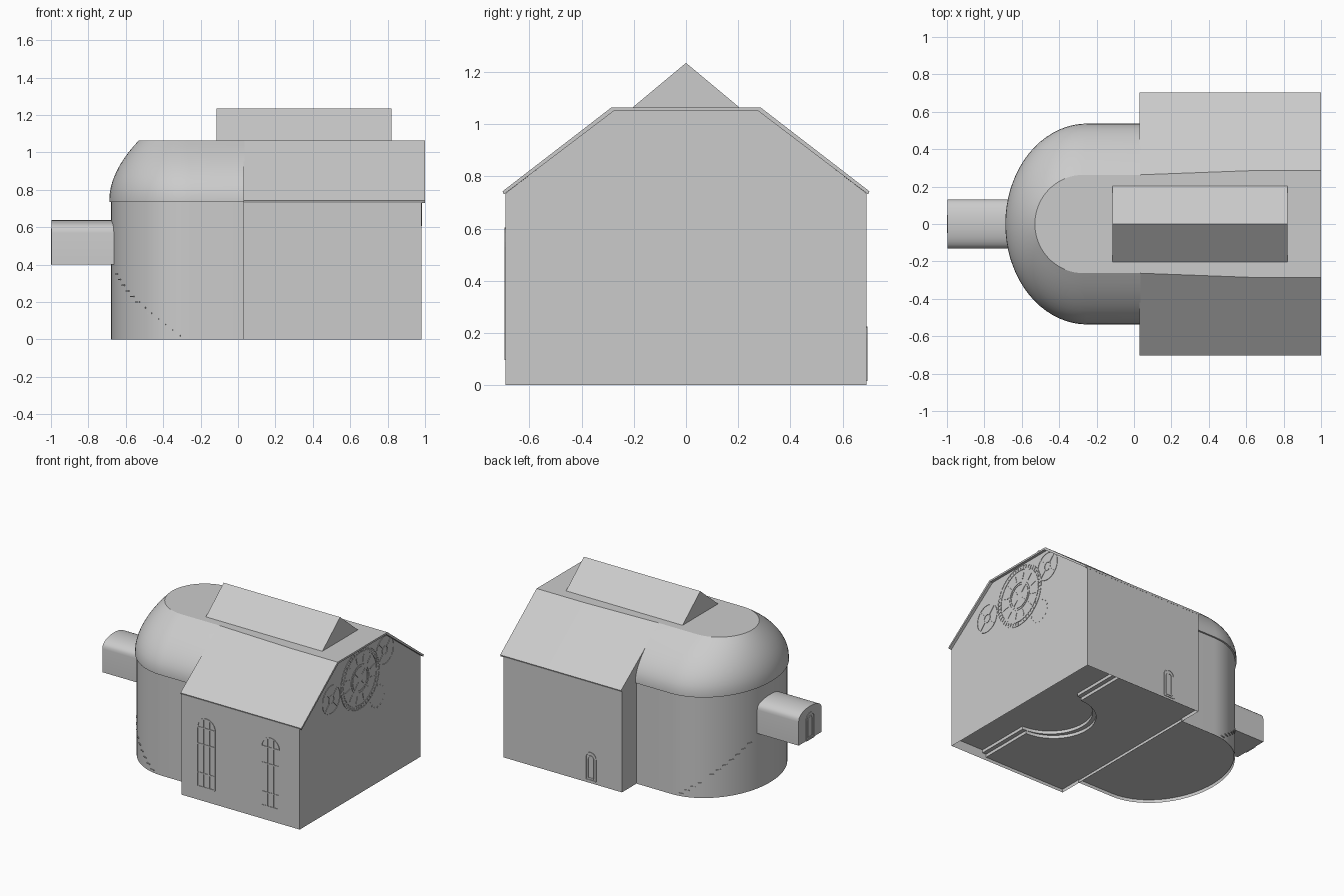
import bpy, bmesh, math
from mathutils import Vector

cube = bpy.data.objects.get("Cube")
if cube:
    bpy.data.objects.remove(cube, do_unlink=True)

stone = bpy.data.materials.new("pale_grey_stone")
stone.use_nodes = True
COLOUR = (0.6, 0.6, 0.6, 1)
stone.diffuse_color = COLOUR
stone.node_tree.nodes["Principled BSDF"].inputs["Base Color"].default_value = COLOUR


def finish(name, bm, smooth=False):
    bmesh.ops.recalc_face_normals(bm, faces=bm.faces)
    mesh = bpy.data.meshes.new(name)
    bm.to_mesh(mesh)
    bm.free()
    mesh.materials.append(stone)
    ob = bpy.data.objects.new(name, mesh)
    bpy.context.collection.objects.link(ob)
    if smooth:
        bpy.ops.object.select_all(action='DESELECT')
        ob.select_set(True)
        bpy.context.view_layer.objects.active = ob
        bpy.ops.object.shade_smooth_by_angle(angle=math.radians(30))
    return ob


def loft(name, rings, closed=True, start=True, end=True, smooth=False):
    """Skin a list of matching point rings, with optional end caps."""
    bm = bmesh.new()
    rows = [[bm.verts.new(p) for p in ring] for ring in rings]
    n = len(rows[0])
    for a, b in zip(rows, rows[1:]):
        for i in range(n if closed else n - 1):
            j = (i + 1) % n
            bm.faces.new((a[i], a[j], b[j], b[i]))
    if start:
        bm.faces.new(rows[0])
    if end:
        bm.faces.new(rows[-1])
    return finish(name, bm, smooth)


def along_x(profile, x):
    return [(x, y, z) for y, z in profile]


def at_z(outline, z):
    return [(x, y, z) for x, y in outline]


def mirrored(half):
    """Complete a profile listed from its -y foot to its top."""
    return half + [(-y, z) for y, z in reversed(half)]


# Nave walls
nave = mirrored([(-0.692, 0), (-0.692, 0.735), (-0.275, 1.053)])
loft("nave_walls", [along_x(nave, x) for x in (0.03, 0.98)], closed=False)


# Nave roof slab, slightly narrower on top where it meets the apse
def roof_profile(top):
    outer = mirrored([(-0.703, 0.743), (-top, 1.065)])
    inner = mirrored([(-0.698, 0.731), (-top + 0.01, 1.052)])
    return outer + inner[::-1]


loft("nave_roof", [along_x(roof_profile(t), x)
                   for x, t in ((0.03, 0.263), (0.62, 0.285), (1.0, 0.285))])

# Ridge lantern on the flat top
ridge = [(-0.21, 1.06), (0, 1.235), (0.21, 1.06)]
loft("ridge_lantern", [along_x(ridge, x) for x in (-0.115, 0.82)])


# Apse with curved roof
def apse_outline(half, left, centre):
    pts = [(0.035, -half)]
    for i in range(37):
        a = math.pi * i / 36
        pts.append((centre - (centre - left) * math.sin(a), -half * math.cos(a)))
    return pts + [(0.035, half)]


wall_outline = apse_outline(0.525, -0.678, -0.25)
rings = [at_z(wall_outline, 0), at_z(wall_outline, 0.735)]
for i in range(11):
    t = i / 10
    f = t ** 1.9
    ring = apse_outline(0.537 - 0.274 * f, -0.688 + 0.158 * f, -0.25 - 0.02 * f)
    if i == 0:
        rings.append(at_z(ring, 0.735))
    rings.append(at_z(ring, 0.748 + 0.317 * t))
loft("apse", rings, closed=False, start=False, smooth=True)

# Porch with low vaulted roof
porch = [(-0.132, 0.4), (-0.132, 0.57)]
for i in range(17):
    a = math.pi * i / 16
    porch.append((-0.132 * math.cos(a), 0.57 + 0.068 * math.sin(a) ** 0.8))
porch += [(0.132, 0.57), (0.132, 0.4)]
porch = list(dict.fromkeys((round(y, 4), round(z, 4)) for y, z in porch))
loft("porch", [along_x(porch, x) for x in (-0.997, -0.6)], smooth=True)


# Stepped floor: recessed underneath, with a rounded dais at the gable end
def floor_outline(edge):
    pts = apse_outline(0.52, -0.673, -0.25)
    pts += [(0.035, 0.688), (edge, 0.688)]
    for i in range(25):
        a = math.pi * i / 24
        pts.append((edge - 0.28 * math.sin(a), 0.28 * math.cos(a)))
    return pts + [(edge, -0.688), (0.035, -0.688)]


for name, edge, z in (("lower_floor", 0.69, 0.02), ("step_floor", 0.72, 0.042)):
    loft(name, [at_z(floor_outline(edge), h) for h in (z, z + 0.022)])
dais = [(0.3, -0.688), (0.978, -0.688), (0.978, 0.688), (0.3, 0.688)]
loft("dais_floor", [at_z(dais, h) for h in (0.064, 0.075)])


class Relief:
    """Thin raised bands drawn on a wall, u across and z up."""

    def __init__(self, origin, normal, depth=0.004):
        self.bm = bmesh.new()
        self.place(origin, normal)
        self.depth = depth

    def place(self, origin, normal):
        self.o = Vector(origin)
        self.n = Vector(normal).normalized()
        self.u = Vector((0, 0, 1)).cross(self.n)

    def band(self, path, width=0.008, closed=False):
        pts = [Vector(p) for p in path]
        n = len(pts)
        rows = []
        for i, p in enumerate(pts):
            before = pts[i - 1] if closed or i else p
            after = pts[(i + 1) % n] if closed or i < n - 1 else p
            d = (after - before).normalized()
            side = Vector((-d.y, d.x)) * width / 2
            row = []
            for q, h in ((p + side, -0.001), (p + side, self.depth),
                         (p - side, self.depth), (p - side, -0.001)):
                world = self.o + self.u * q.x + Vector((0, 0, q.y)) + self.n * h
                row.append(self.bm.verts.new(world))
            rows.append(row)
        for i in range(n if closed else n - 1):
            a, b = rows[i], rows[(i + 1) % n]
            for k in range(4):
                self.bm.faces.new((a[k], a[(k + 1) % 4], b[(k + 1) % 4], b[k]))
        if not closed:
            self.bm.faces.new(rows[0])
            self.bm.faces.new(rows[-1])

    def circle(self, cu, cz, r, width=0.008, n=40):
        angles = [math.tau * i / n for i in range(n)]
        self.band([(cu + r * math.cos(a), cz + r * math.sin(a)) for a in angles],
                  width, True)

    def spokes(self, cu, cz, r0, r1, n, width=0.008):
        for i in range(n):
            a = math.tau * (i + 0.5) / n
            self.band([(cu + r * math.cos(a), cz + r * math.sin(a)) for r in (r0, r1)],
                      width)

    def arch(self, cu, half, z0, z1):
        spring = z1 - half
        arc = [(cu - half * math.cos(math.pi * i / 12),
                spring + half * math.sin(math.pi * i / 12)) for i in range(13)]
        self.band([(cu - half, z0)] + arc + [(cu + half, z0)])
        self.band([(cu - half, z0), (cu + half, z0)])
        return spring


# Tall arched windows on the front wall
for name, x in (("left_window", 0.745), ("right_window", 0.23)):
    win = Relief((x, -0.692, 0), (0, -1, 0))
    spring = win.arch(0, 0.07, 0.1, 0.6)
    for u in (-0.024, 0.024):
        win.band([(u, 0.1), (u, spring + 0.06)])
    for z in (0.2, 0.41, spring):
        win.band([(-0.07, z), (0.07, z)])
    finish(name, win.bm)

# Arched doors on the back wall and the porch end
for name, origin, normal, half, low, high in (
        ("back_door", (0.28, 0.692, 0), (0, 1, 0), 0.04, 0.02, 0.22),
        ("porch_door", (-0.997, 0, 0), (-1, 0, 0), 0.045, 0.402, 0.59)):
    door = Relief(origin, normal)
    door.arch(0, half, low, high)
    door.arch(0, half * 0.55, low + 0.015, high - 0.025)
    finish(name, door.bm)

# Round windows on the gable
rose = Relief((0.98, 0, 0), (1, 0, 0), 0.003)
for r in (0.22, 0.19, 0.1, 0.085):
    rose.circle(0, 0.83, r, 0.006)
rose.spokes(0, 0.83, 0.19, 0.22, 48, 0.005)
rose.spokes(0, 0.83, 0.03, 0.085, 4)
rose.spokes(0, 0.83, 0.12, 0.17, 12)
finish("large_round_window", rose.bm)
for name, y, z in (("small_round_window_a", -0.33, 0.805),
                   ("small_round_window_b", 0.285, 0.93)):
    small = Relief((0.98, 0, 0), (1, 0, 0), 0.003)
    small.circle(y, z, 0.1, 0.006)
    small.circle(y, z, 0.03, 0.006, 16)
    small.spokes(y, z, 0.03, 0.1, 4)
    finish(name, small.bm)
studs = Relief((0.98, 0, 0), (1, 0, 0), 0.002)
studs.spokes(0.2, 0.63, 0.075, 0.085, 14)
finish("gable_studs", studs.bm)

# Stair treads showing on both sides of the apse wall
for name, side in (("back_stair", 1), ("front_stair", -1)):
    stair = Relief((0, 0, 0), (0, 1, 0), 0.005)
    for i in range(12):
        a = math.radians(80 - 5.3 * i)
        c, s = math.cos(a), side * math.sin(a)
        stair.place((-0.25 - 0.428 * c, 0.525 * s, 0.02 + 0.03 * i),
                    (-c / 0.428, s / 0.525, 0))
        stair.band([(-0.016, 0), (0.016, 0)], 0.006)
    finish(name, stair.bm)
